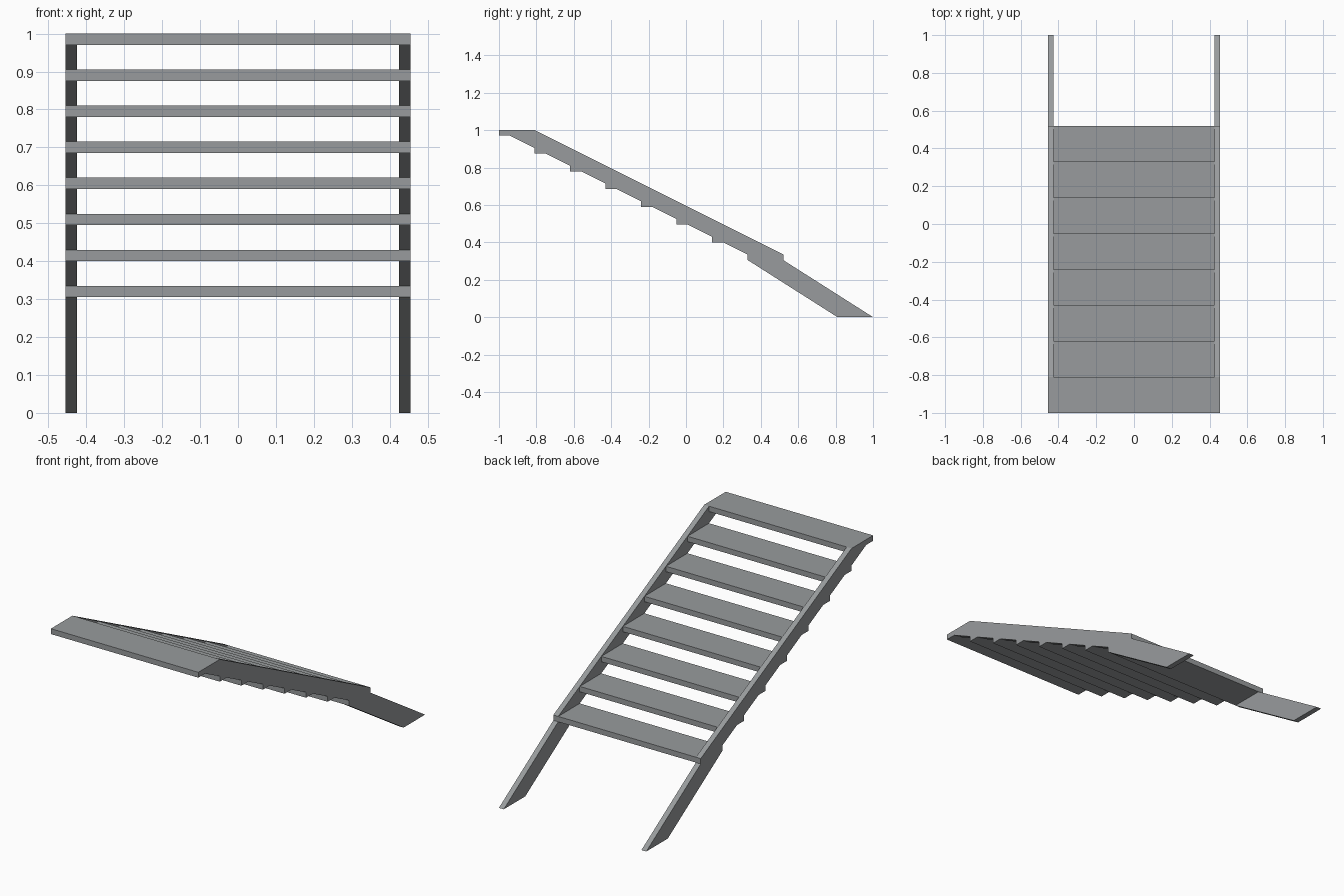
import bpy, bmesh

if "Cube" in bpy.data.objects:
    bpy.data.objects.remove(bpy.data.objects["Cube"])

STEPS, RUN, RISE = 8, 0.19, 0.095
THICK, HALF_W, BOARD = 0.03, 0.455, 0.03

grey = bpy.data.materials.new("cool grey")
grey.diffuse_color = (0.315, 0.33, 0.338, 1)
grey.use_nodes = True
grey.node_tree.nodes["Principled BSDF"].inputs["Base Color"].default_value = grey.diffuse_color


def extrude_profile(name, profile, x0, x1):
    """Extrude a (y, z) outline between two x positions."""
    bm = bmesh.new()
    face = bm.faces.new([bm.verts.new((x0, y, z)) for y, z in profile])
    ext = bmesh.ops.extrude_face_region(bm, geom=[face])
    moved = [v for v in ext["geom"] if isinstance(v, bmesh.types.BMVert)]
    bmesh.ops.translate(bm, verts=moved, vec=(x1 - x0, 0, 0))
    bmesh.ops.recalc_face_normals(bm, faces=bm.faces)
    mesh = bpy.data.meshes.new(name)
    bm.to_mesh(mesh)
    bm.free()
    mesh.materials.append(grey)
    obj = bpy.data.objects.new(name, mesh)
    bpy.context.collection.objects.link(obj)
    return obj


# Treads, from the top step down
for i in range(STEPS):
    y, z = -1 + RUN * i, 1 - RISE * i
    extrude_profile(f"tread_{i + 1}",
                    [(y, z - THICK), (y + RUN, z - THICK), (y + RUN, z), (y, z)],
                    -HALF_W, HALF_W)

# Side boards: sloped run between the treads, then steeper legs to the floor
yb = -1 + RUN * (STEPS - 1)
zb = 1 - RISE * (STEPS - 1)
slope = RISE / RUN
outline = [(-1 + THICK / slope, 1 - THICK), (yb, zb), (yb, zb - THICK),
           (0.81, 0), (1.0, 0), (yb + RUN, zb - THICK), (yb + RUN, zb),
           (-1 + RUN, 1), (-1 + RUN, 1 - THICK)]
for side, name in ((-1, "left_stringer"), (1, "right_stringer")):
    extrude_profile(name, outline, side * HALF_W, side * (HALF_W - BOARD))
